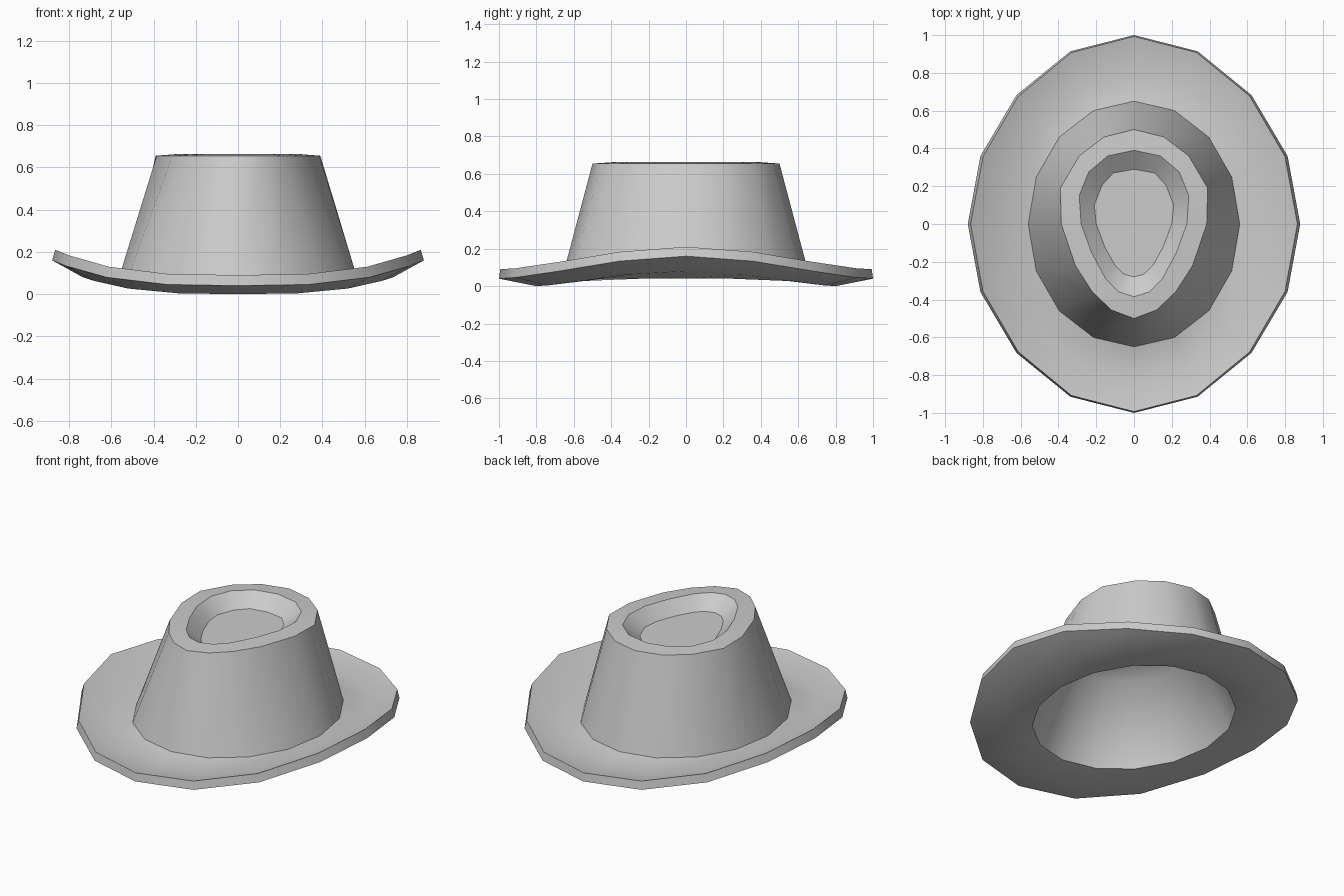
import bpy, bmesh, math

if "Cube" in bpy.data.objects:
    bpy.data.objects.remove(bpy.data.objects["Cube"])

N = 16

def ellipse(rx, ry, z, lift=0.0, pinch=0.0):
    # ring starting at the back, sides lifted to curl the brim
    pts = []
    for i in range(N):
        a = 2 * math.pi * i / N
        s = math.sin(a)
        pts.append((rx * s, ry * math.cos(a) * (1 - pinch * s * s),
                    z + lift * abs(s) ** 3.2))
    return pts

def egg(half, z):
    # mirror a half outline (back to front) into a full ring
    right = [(x, y, z) for x, y in half]
    return right + [(-x, y, z) for x, y, z in right[-2:0:-1]]

rim = [(0, .50), (.16, .46), (.29, .36), (.39, .19), (.385, 0),
       (.31, -.22), (.22, -.36), (.12, -.455), (0, -.50)]
dent = [(0, .39), (.14, .36), (.24, .275), (.29, .15), (.28, 0),
        (.225, -.15), (.15, -.29), (.08, -.36), (0, -.385)]
floor = [(0, .29), (.11, .27), (.17, .205), (.21, .10), (.20, 0),
         (.155, -.12), (.10, -.22), (.055, -.265), (0, -.28)]

# (ring, is a sharp edge): from the inside ceiling, out under the brim, up to the dent floor
rings = [(ellipse(.36, .43, .50), False),                # inside ceiling
         (ellipse(.53, .62, .04), True),                 # head opening
         (ellipse(.735, .80, .0, .08), False),           # brim underside
         (ellipse(.88, 1.0, .04, .12, .07), True),       # brim edge, lower
         (ellipse(.865, .993, .09, .12, .07), True),     # brim edge, upper
         (ellipse(.72, .80, .053, .075), False),         # brim top
         (ellipse(.56, .65, .09), True),                 # crown base
         (egg(rim, .655), True),                         # crown rim
         (egg(dent, .663), True),                        # dent edge
         (egg(floor, .59), True)]                        # dent floor

bm = bmesh.new()
loops = [[bm.verts.new(p) for p in r] for r, _ in rings]
for a, b in zip(loops, loops[1:]):
    for i in range(N):
        j = (i + 1) % N
        bm.faces.new((a[j], a[i], b[i], b[j]))
bm.faces.new(loops[0])
bm.faces.new(loops[-1])
bmesh.ops.recalc_face_normals(bm, faces=bm.faces)
for f in bm.faces:
    f.smooth = True
for loop, (_, sharp) in zip(loops, rings):
    for i in range(N):
        bm.edges.get((loop[i], loop[(i + 1) % N])).smooth = not sharp

me = bpy.data.meshes.new("hat")
bm.to_mesh(me)
bm.free()
hat = bpy.data.objects.new("hat", me)
bpy.context.collection.objects.link(hat)
